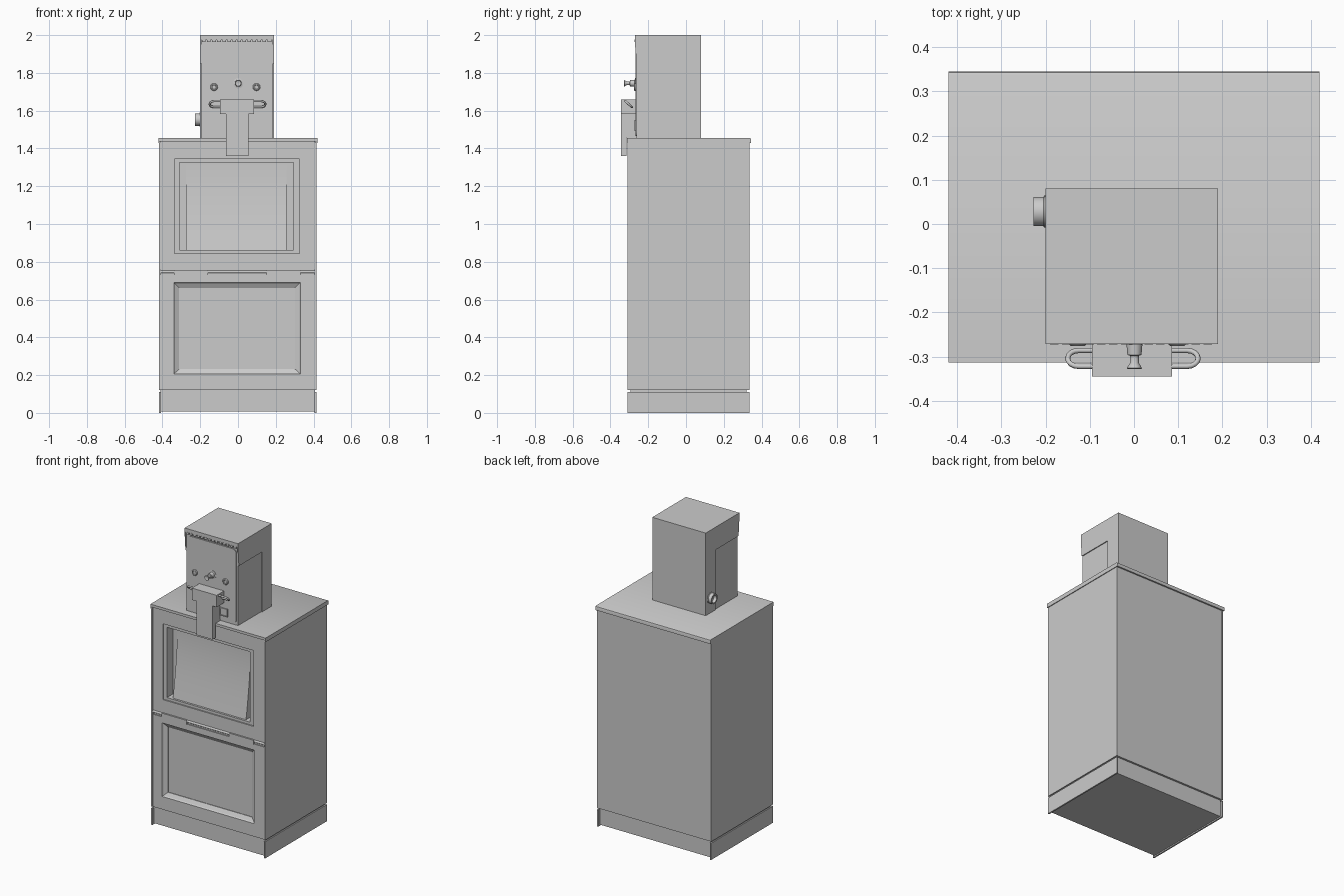
import bpy, bmesh, math
from mathutils import Vector

if "Cube" in bpy.data.objects:
    bpy.data.objects.remove(bpy.data.objects["Cube"])


def finish(name, bm, smooth=False, bevel=0, segs=2):
    bmesh.ops.recalc_face_normals(bm, faces=bm.faces)
    me = bpy.data.meshes.new(name)
    bm.to_mesh(me)
    bm.free()
    ob = bpy.data.objects.new(name, me)
    bpy.context.collection.objects.link(ob)
    if bevel:
        m = ob.modifiers.new("bevel", "BEVEL")
        m.width, m.segments, m.limit_method = bevel, segs, "ANGLE"
    if smooth:
        bpy.ops.object.select_all(action="DESELECT")
        ob.select_set(True)
        bpy.context.view_layer.objects.active = ob
        bpy.ops.object.shade_smooth_by_angle(angle=math.radians(35))
    return ob


def box(name, x0, x1, y0, y1, z0, z1, **kw):
    bm = bmesh.new()
    bmesh.ops.create_cube(bm, size=1)
    for v in bm.verts:
        v.co = ((x0 + x1) / 2 + v.co.x * (x1 - x0), (y0 + y1) / 2 + v.co.y * (y1 - y0),
                (z0 + z1) / 2 + v.co.z * (z1 - z0))
    return finish(name, bm, **kw)


def prism(name, pts, axis, lo, hi, **kw):
    """Extrude a profile: axis 'x' takes (y, z) points, axis 'y' takes (x, z)."""
    bm = bmesh.new()
    put = (lambda p, t: (t, p[0], p[1])) if axis == "x" else (lambda p, t: (p[0], t, p[1]))
    a = [bm.verts.new(put(p, lo)) for p in pts]
    b = [bm.verts.new(put(p, hi)) for p in pts]
    bm.faces.new(a)
    bm.faces.new(b[::-1])
    for i in range(len(pts)):
        j = (i + 1) % len(pts)
        bm.faces.new((a[i], a[j], b[j], b[i]))
    return finish(name, bm, **kw)


def nested_panel(name, loops):
    """Bridge a series of (x0, x1, z0, z1, y) rectangles and cap the last."""
    bm = bmesh.new()
    rings = [[bm.verts.new((x, y, z)) for x, z in ((a, c), (b, c), (b, d), (a, d))]
             for a, b, c, d, y in loops]
    for r, s in zip(rings, rings[1:]):
        for i in range(4):
            bm.faces.new((r[i], r[(i + 1) % 4], s[(i + 1) % 4], s[i]))
    bm.faces.new(rings[-1])
    return finish(name, bm)


def lathe(name, origin, direction, profile, n=24):
    """Revolve (distance, radius) points about an axis."""
    bm = bmesh.new()
    q = Vector((0, 0, 1)).rotation_difference(Vector(direction))
    rings = [[bm.verts.new(Vector(origin) + q @ Vector((r * math.cos(2 * math.pi * i / n),
              r * math.sin(2 * math.pi * i / n), d))) for i in range(n)] for d, r in profile]
    for r, s in zip(rings, rings[1:]):
        for i in range(n):
            bm.faces.new((r[i], r[(i + 1) % n], s[(i + 1) % n], s[i]))
    bm.faces.new(rings[0])
    bm.faces.new(rings[-1])
    return finish(name, bm, smooth=True)


# Cabinet shell
box("cabinet_body", -0.412, 0.408, -0.22, 0.333, 0.12, 1.43)
for side, x0, x1 in (("left", -0.418, -0.408), ("right", 0.405, 0.415)):
    box(side + "_side_panel", x0, x1, -0.31, 0.335, 0.12, 1.435)
    box(side + "_base_plate", x0, x1, -0.31, 0.335, 0, 0.11)
box("base_gap", -0.41, 0.407, -0.295, 0.32, 0.105, 0.125)
box("plinth", -0.41, 0.407, -0.295, 0.32, 0.008, 0.11)
prism("cabinet_top", [(-0.313, 1.438), (-0.313, 1.455), (0.337, 1.455), (0.343, 1.452),
                      (0.345, 1.446), (0.345, 1.428), (0.335, 1.428), (0.335, 1.438)],
      "x", -0.42, 0.42, smooth=True)
for side, x0, x1 in (("left", -0.42, -0.416), ("right", 0.414, 0.42)):
    box(side + "_top_lip", x0, x1, -0.313, 0.343, 1.428, 1.442)

# Upper door with recessed window
nested_panel("window_door", [
    (-0.41, 0.405, 0.76, 1.438, -0.2), (-0.41, 0.405, 0.76, 1.438, -0.305),
    (-0.335, 0.325, 0.845, 1.345, -0.305), (-0.335, 0.325, 0.845, 1.345, -0.297),
    (-0.31, 0.295, 0.862, 1.325, -0.297), (-0.31, 0.295, 0.862, 1.325, -0.235)])
curve = [(-0.285 + 0.045 * math.sin(math.pi / 2 * i / 12), 0.863 + 0.45 * i / 12) for i in range(13)]
prism("window_display", curve + [(-0.236, 1.313), (-0.236, 0.863)], "x", -0.275, 0.258, smooth=True)

# Lower door with moulded panel
nested_panel("lower_door", [
    (-0.41, 0.405, 0.12, 0.73, -0.2), (-0.41, 0.405, 0.12, 0.73, -0.305),
    (-0.34, 0.33, 0.205, 0.69, -0.305), (-0.335, 0.325, 0.21, 0.685, -0.297),
    (-0.312, 0.302, 0.232, 0.662, -0.284), (-0.312, 0.302, 0.232, 0.662, -0.28)])

# Hinge rail between the doors
box("hinge_rail", -0.41, 0.405, -0.299, -0.21, 0.725, 0.765)
lathe("hinge_rod", (-0.41, -0.298, 0.747), (1, 0, 0), [(0, 0.008), (0.815, 0.008)], 12)
for x0, x1 in ((-0.34, -0.16), (0.15, 0.33)):
    box("hinge_leaf", x0, x1, -0.309, -0.29, 0.728, 0.756)

# Coin box: inner block, rear shell with hooded cheeks, hinged front plate
box("coin_box", -0.194, 0.184, -0.262, 0.07, 1.455, 1.99)
cheek = [(0.08, 1.455), (0.08, 2.0), (-0.271, 2.0), (-0.271, 1.965), (-0.262, 1.85),
         (-0.02, 1.85), (-0.02, 1.455)]
prism("left_cheek", cheek, "x", -0.2, -0.193)
prism("right_cheek", cheek, "x", 0.183, 0.19)
box("coin_box_back", -0.2, 0.19, 0.06, 0.08, 1.455, 2.0)
box("coin_box_roof", -0.2, 0.19, -0.271, 0.08, 1.975, 2.0)
for i in range(14):
    x = -0.19 + i * 0.0267
    box("hood_hinge_knuckle", x, x + 0.019, -0.272, -0.26, 1.964, 1.978)
plate = []
for cx, cz, a0 in ((0.148, 1.93, 0), (-0.158, 1.93, 90), (-0.158, 1.49, 180), (0.148, 1.49, 270)):
    for k in range(5):
        a = math.radians(a0 + k * 22.5)
        plate.append((cx + 0.025 * math.cos(a), cz + 0.025 * math.sin(a)))
prism("coin_front_plate", plate, "y", -0.268, -0.258)

# Knobs, lock and coin return on the coin box
for x in (-0.127, 0.098):
    lathe("coin_slot_button", (x, -0.262, 1.725), (0, -1, 0),
          [(0, 0.02), (0.01, 0.02), (0.014, 0.016), (0.014, 0.012), (0.011, 0.01)])
lathe("centre_knob", (0.001, -0.262, 1.745), (0, -1, 0),
      [(0, 0.027), (0.008, 0.027), (0.01, 0.018), (0.034, 0.016), (0.036, 0.01),
       (0.052, 0.01), (0.064, 0.017), (0.066, 0.015), (0.063, 0.008)])
lathe("side_lock", (-0.195, 0.028, 1.553), (-1, 0, 0),
      [(0, 0.036), (0.008, 0.036), (0.01, 0.033), (0.032, 0.033), (0.032, 0.024), (0.012, 0.022)])
nested_panel("coin_return", [
    (0.055, 0.113, 1.495, 1.547, -0.262), (0.055, 0.113, 1.495, 1.547, -0.275),
    (0.06, 0.108, 1.5, 1.542, -0.275), (0.06, 0.108, 1.5, 1.542, -0.27)])

# Pull handle: tilted stadium-shaped rod
cu = bpy.data.curves.new("pull_handle", "CURVE")
cu.dimensions, cu.bevel_depth, cu.bevel_resolution = "3D", 0.006, 2
path = []
for cx, a0 in ((0.12, -90), (-0.125, 90)):
    for k in range(9):
        a = math.radians(a0 + k * 22.5)
        s = math.sin(a)
        path.append((cx + 0.025 * math.cos(a), -0.304 - 0.018 * s, 1.635 + 0.016 * s, 1))
sp = cu.splines.new("POLY")
sp.points.add(len(path) - 1)
for p, c in zip(sp.points, path):
    p.co = c
sp.use_cyclic_u = True
bpy.context.collection.objects.link(bpy.data.objects.new("pull_handle", cu))

# T-shaped latch cover hanging over the cabinet front
cover = [(-0.095, 1.66), (0.086, 1.66), (0.086, 1.582), (0.056, 1.582), (0.056, 1.36),
         (-0.063, 1.36), (-0.063, 1.582), (-0.095, 1.582)]
prism("latch_cover", cover, "y", -0.345, -0.314)
box("latch_cover_head", -0.095, 0.086, -0.33, -0.262, 1.582, 1.66)
box("latch_cover_stem", -0.063, 0.056, -0.33, -0.262, 1.456, 1.59)
